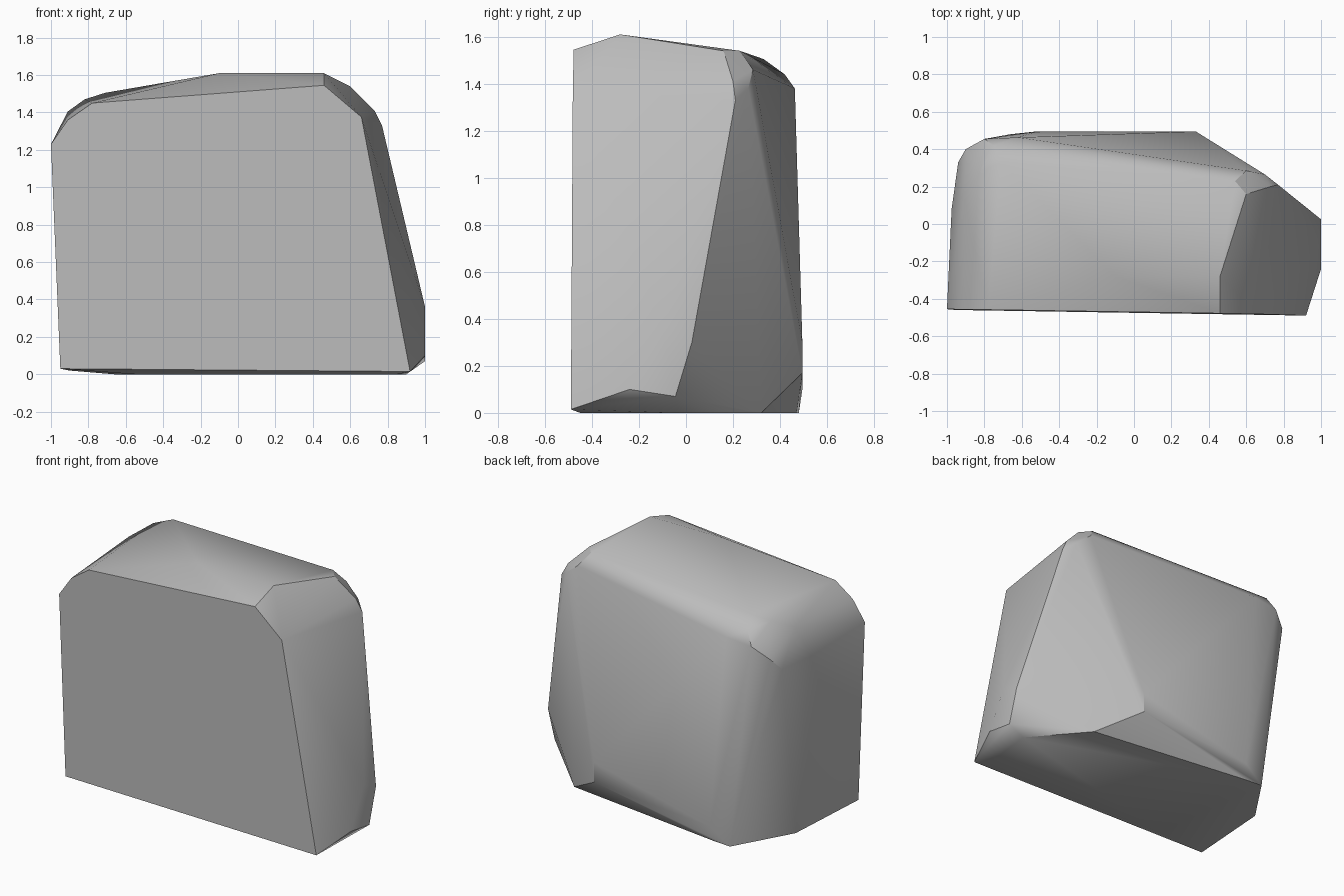
import bpy
import bmesh
import math

default_cube = bpy.data.objects.get("Cube")
if default_cube:
    bpy.data.objects.remove(default_cube, do_unlink=True)


def make_material(name, colour):
    material = bpy.data.materials.new(name)
    material.use_nodes = True
    material.diffuse_color = colour
    shader = next(n for n in material.node_tree.nodes if n.type == "BSDF_PRINCIPLED")
    shader.inputs["Base Color"].default_value = colour
    shader.inputs["Roughness"].default_value = 0.9
    return material


def front_plane(x, z):
    """Place a point on the flat, slightly turned front of the boulder."""
    return (x, -0.475 - 0.016 * x + 0.003 * z, z)


def hull_object(name, points, material):
    """Wrap a set of corner points in a convex skin and shade it softly."""
    mesh = bpy.data.meshes.new(name)
    bm = bmesh.new()
    for point in points:
        bm.verts.new(point)
    hull = bmesh.ops.convex_hull(bm, input=bm.verts[:])
    loose = {g for g in hull["geom_interior"] if isinstance(g, bmesh.types.BMVert)}
    bmesh.ops.delete(bm, geom=list(loose), context="VERTS")
    # Merge the triangles of each flat side into one face
    bmesh.ops.dissolve_limit(bm, angle_limit=math.radians(1),
                             verts=bm.verts[:], edges=bm.edges[:])
    bmesh.ops.recalc_face_normals(bm, faces=bm.faces[:])
    bm.to_mesh(mesh)
    bm.free()
    mesh.materials.append(material)
    obj = bpy.data.objects.new(name, mesh)
    bpy.context.collection.objects.link(obj)
    for other in bpy.context.selected_objects:
        other.select_set(False)
    obj.select_set(True)
    bpy.context.view_layer.objects.active = obj
    bpy.ops.object.shade_smooth_by_angle(angle=math.radians(32))
    return obj


# Flat front, outlined in x and z
front_outline = [(-1, 1.23), (-.91, 1.36), (-.78, 1.45), (.46, 1.545),
                 (.66, 1.375), (.92, .015), (-.95, .03)]
front = [front_plane(x, z) for x, z in front_outline]

# Flat underside, outlined in x and y
base_outline = [(.9, -.03), (.6, .32), (-.53, .47), (-.66, .48), (-.55, -.4), (.85, -.45)]
base = [(x, y, 0) for x, y in base_outline] + [(-.9, .13, .02)]

# Crest and the rounded rear edge of the top
crest = [(-.1, -.28, 1.61), (.46, -.28, 1.61), (.6, .16, 1.54), (.54, .23, 1.54)]
rear_bevel = [(-.71, .33, 1.505), (-.75, .42, 1.44), (-.8, .455, 1.36),
              (-.62, .463, 1.38), (.6, .285, 1.46), (.7, .265, 1.38)]

# Steep left side, its shoulder and its foot
left_side = [(.73, .2, 1.41), (.77, .21, 1.33), (1, .025, .3),
             (1, -.1, .36), (1, -.045, .07), (1, -.24, .1)]

# Lower corner of the rear
rear_foot = [(.33, .495, .17), (.33, .495, .3), (-.52, .495, .1)]

# Rounded right side
right_side = [(-.975, .08, 1.2), (-.94, .33, 1.2), (-.9, .4, 1.28),
              (-.91, .15, 1.405), (-.82, .28, 1.47)]

stone = make_material("stone grey", (.5, .5, .5, 1))
hull_object("boulder", front + base + crest + rear_bevel + left_side + rear_foot + right_side, stone)
